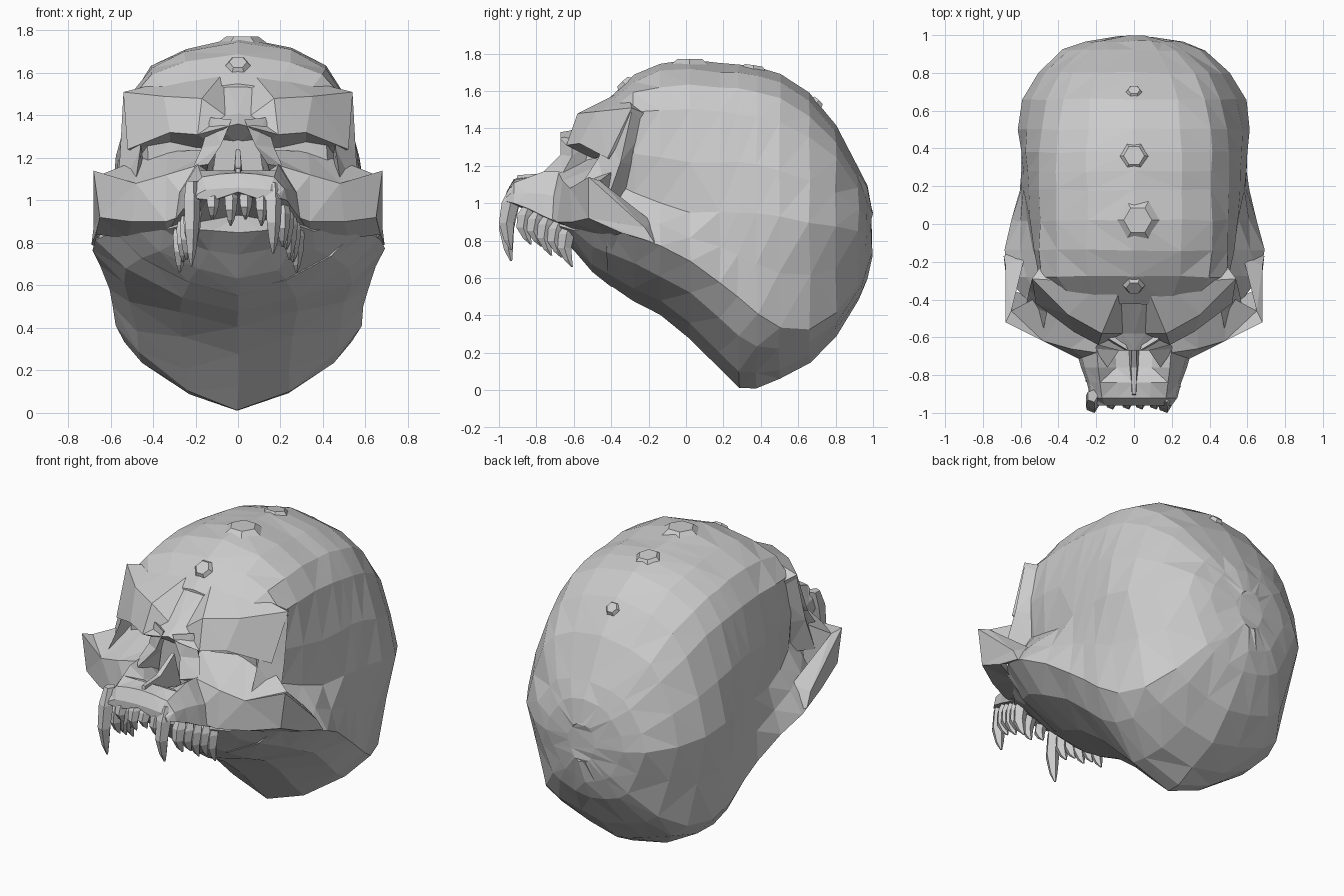
import bpy, bmesh, math, random
from mathutils import Vector, Matrix

random.seed(4)


def finish(name, bm):
    bmesh.ops.remove_doubles(bm, verts=bm.verts, dist=0.0005)
    bmesh.ops.triangulate(bm, faces=bm.faces[:])
    bmesh.ops.recalc_face_normals(bm, faces=bm.faces[:])
    me = bpy.data.meshes.new(name)
    bm.to_mesh(me)
    bm.free()
    ob = bpy.data.objects.new(name, me)
    bpy.context.collection.objects.link(ob)
    return ob


def loft(name, rings, jitter=0.0):
    """Closed solid through equal-length rings, flat faces."""
    bm = bmesh.new()
    rows = []
    for ring in rings:
        rows.append([bm.verts.new(Vector(p) + Vector([random.uniform(-jitter, jitter) for _ in p]))
                     for p in ring])
    n = len(rows[0])
    for a, b in zip(rows, rows[1:]):
        for i in range(n):
            j = (i + 1) % n
            bm.faces.new((a[i], a[j], b[j], b[i]))
    bm.faces.new(rows[0])
    bm.faces.new(rows[-1])
    return finish(name, bm)


def flip(ring):
    return [(-x, y, z) for x, y, z in ring]


def both_sides(name, rings):
    loft(name + "_right", rings)
    loft(name + "_left", [flip(r) for r in rings])


def full_ring(half):
    """Half section, first and last point on the centre line, made whole."""
    return half + flip(half[-2:0:-1])


def mix(a, b, t):
    return a + (b - a) * t


# Braincase: y, top z, ridge z/half width, side z/w, lower edge z/w, bottom z
stations = [
    (-.42, 1.55, 1.42, .38, 1.12, .42, .86, .56, .57),
    (-.28, 1.69, 1.49, .49, 1.05, .48, .82, .67, .48),
    (-.14, 1.75, 1.50, .50, 1.00, .53, .77, .69, .40),
    (.02, 1.765, 1.50, .50, .95, .56, .69, .65, .28),
    (.18, 1.75, 1.49, .50, .95, .58, .58, .61, .115),
    (.28, 1.74, 1.48, .50, .95, .59, .50, .595, .006),
    (.38, 1.725, 1.46, .50, .95, .60, .41, .58, .006),
    (.50, 1.69, 1.43, .49, .93, .61, .33, .54, .06),
    (.66, 1.59, 1.35, .46, .90, .59, .33, .47, .15),
    (.80, 1.42, 1.24, .39, .88, .51, .42, .37, .29),
    (.92, 1.19, 1.08, .27, .85, .38, .57, .25, .48),
    (.965, 1.09, 1.01, .18, .84, .26, .67, .17, .60),
    (.995, .96, .92, .06, .83, .09, .76, .06, .72),
]
rings = []
for y, zt, zr, wr, zm, wm, zl, wl, zb in stations:
    half = [(0, zt), (.5 * wr, mix(zt, zr, .18)), (.82 * wr, mix(zt, zr, .5)), (wr, zr),
            (mix(wr, wm, .5) + .02, mix(zr, zm, .5)), (wm, zm),
            (mix(wm, wl, .5), mix(zm, zl, .5)), (wl, zl),
            (.78 * wl, mix(zl, zb, .42)), (.4 * wl, mix(zl, zb, .8)), (0, zb)]
    rings.append(full_ring([(x, y, z) for x, z in half]))
loft("braincase", rings, .006)

# Sloping skull base between the upper jaw and the braincase: y, w, top z, edge z, bottom z
rings = []
for y, w, zt, zl, zb in [(-.70, .27, .93, .88, .85), (-.60, .35, .98, .86, .74),
                         (-.50, .47, .98, .86, .63), (-.40, .58, .98, .85, .555), (-.25, .60, .98, .80, .50)]:
    half = [(0, zt), (.85 * w, zt), (w, zl), (.78 * w, mix(zl, zb, .42)), (.4 * w, mix(zl, zb, .8)), (0, zb)]
    rings.append(full_ring([(x, y, z) for x, z in half]))
loft("skull_base", rings, .005)

# Brow: sections from the middle outwards (forehead, crest, lower edge, socket roof)
brow = [
    [(0, -.34, 1.60), (0, -.58, 1.41), (0, -.67, 1.36), (0, -.55, 1.26)],
    [(.07, -.34, 1.60), (.06, -.58, 1.40), (.08, -.67, 1.34), (.09, -.50, 1.24)],
    [(.20, -.34, 1.58), (.17, -.58, 1.48), (.19, -.64, 1.31), (.20, -.42, 1.25)],
    [(.38, -.30, 1.55), (.35, -.48, 1.49), (.32, -.57, 1.32), (.32, -.40, 1.27)],
    [(.49, -.22, 1.48), (.54, -.29, 1.51), (.52, -.42, 1.24), (.42, -.36, 1.22)],
]
loft("brow", [flip(r) for r in brow[:0:-1]] + brow)

# Bone wall between the two sockets
loft("socket_divider", [
    [(-.13, y, 1.05), (.13, y, 1.05), (.09, y, 1.34), (-.09, y, 1.34)] for y in (-.58, -.35)])

# Outer socket posts (front, side, back)
both_sides("socket_post", [
    [(.46, -.42, 1.36), (.54, -.29, 1.49), (.45, -.20, 1.42)],
    [(.46, -.47, 1.24), (.555, -.35, 1.22), (.44, -.25, 1.2)],
    [(.48, -.56, 1.10), (.57, -.42, 1.02), (.44, -.33, 1.0)],
])

# Cheekbones (top back, top front, bottom front, bottom back)
both_sides("cheekbone", [
    [(.10, -.50, 1.24), (.14, -.69, 1.18), (.20, -.76, .95), (.18, -.50, .84)],
    [(.33, -.40, 1.23), (.34, -.66, 1.12), (.34, -.69, .90), (.34, -.45, .80)],
    [(.50, -.38, 1.18), (.48, -.62, 1.08), (.50, -.61, .90), (.52, -.40, .82)],
    [(.65, -.46, 1.12), (.68, -.52, 1.14), (.65, -.52, .92), (.67, -.34, .84)],
    [(.58, -.18, .90), (.68, -.22, .87), (.69, -.17, .79), (.60, -.12, .77)],
])

# Upper jaw: y, centre top z, shoulder z, shoulder w, gum w, gum z
rings = []
for y, zc, zs, ws, wg, zg in [(-.96, 1.06, 1.05, .15, .20, 1.01), (-.92, 1.13, 1.11, .17, .23, 1.0),
                              (-.84, 1.14, 1.14, .18, .25, .97), (-.76, 1.08, 1.17, .19, .28, .93),
                              (-.62, 1.04, 1.17, .20, .32, .87), (-.42, 1.0, 1.08, .22, .34, .80)]:
    half = [(0, zc), (.5 * ws, mix(zc, zs, .3)), (ws, zs), (mix(ws, wg, .8), mix(zs, zg, .5)),
            (wg, zg), (wg - .08, zg - .01), (0, zg + .03)]
    rings.append(full_ring([(x, y, z) for x, z in half]))
loft("upper_jaw", rings)

# Walls of the nose opening (inner rim, outer, deep edge) and the divider
both_sides("nose_wall", [
    [(.03, -.67, 1.38), (.13, -.61, 1.39), (.09, -.52, 1.32)],
    [(.08, -.67, 1.26), (.17, -.61, 1.25), (.12, -.54, 1.20)],
    [(.14, -.76, 1.17), (.21, -.66, 1.16), (.16, -.56, 1.08)],
])
loft("nose_divider", [
    [(-.035, -.58, 1.0), (.035, -.58, 1.0), (.01, -.62, 1.24), (-.01, -.62, 1.24)],
    [(-.03, -.78, 1.0), (.03, -.78, 1.0), (.015, -.76, 1.16), (-.015, -.76, 1.16)],
    [(-.01, -.93, 1.05), (.01, -.93, 1.05), (.01, -.90, 1.15), (-.01, -.90, 1.15)],
])


# Teeth: five-sided spikes with a bent tip
def tooth(name, x, y, z, r, length, lean=0.0):
    rings = []
    for t, s in ((-.15, .7), (.12, 1.0), (.5, .85), (.82, .5), (1, .12)):
        cy = y - .03 * math.sin(t * math.pi) + lean * t
        rings.append([(x + .85 * r * s * math.cos(a * math.tau / 5), cy + r * s * math.sin(a * math.tau / 5),
                       z - t * length) for a in range(5)])
    loft(name, rings)


for i, x in enumerate((-.12, -.035, .035, .11)):
    tooth("incisor_%d" % i, x, -.92, 1.03, .040, .12 + .03 * (i % 2))
tooth("canine_left", -.22, -.925, 1.04, .05, .35, -.01)
tooth("canine_right", .165, -.925, 1.04, .05, .29, -.01)
for side, s in (("left", -1), ("right", 1)):
    for i in range(5):
        t = i / 4
        tooth("molar_%s_%d" % (side, i), s * mix(.21, .275, t), mix(-.85, -.63, t),
              mix(.96, .86, t), .045, .18 - .02 * (i % 2) + .02 * t, .02)

# Low six-sided knobs along the crown
for i, (x, y, z, r, tilt) in enumerate([(0, -.33, 1.64, .065, .75), (.02, .02, 1.757, .115, 0),
                                        (0, .36, 1.723, .085, -.15), (0, .70, 1.54, .05, -.75)]):
    bm = bmesh.new()
    bmesh.ops.create_cone(bm, cap_ends=True, segments=6, radius1=r, radius2=r * .65, depth=.03,
                          matrix=Matrix.Translation((x, y, z)) @ Matrix.Rotation(tilt, 4, 'X')
                          @ Matrix.Rotation(math.pi / 6, 4, 'Z'))
    finish("crown_knob_%d" % i, bm)
